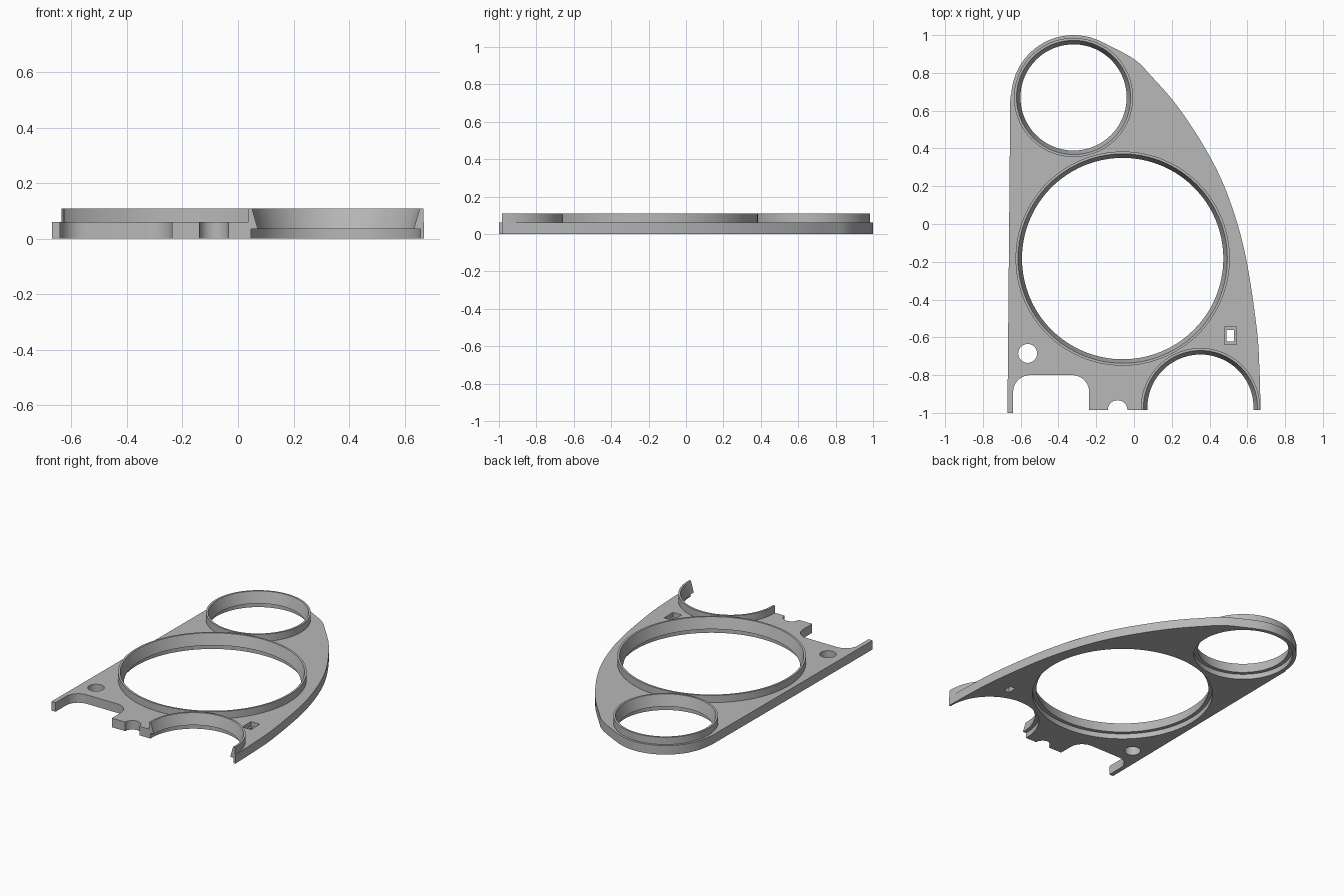
import bpy, bmesh
from math import sin, cos, pi, radians

if "Cube" in bpy.data.objects:
    bpy.data.objects.remove(bpy.data.objects["Cube"], do_unlink=True)

grey = bpy.data.materials.new("plain grey")
grey.use_nodes = True
COLOUR = (0.48, 0.48, 0.48, 1)
grey.diffuse_color = COLOUR
grey.node_tree.nodes["Principled BSDF"].inputs["Base Color"].default_value = COLOUR

PLATE_TOP, RING_TOP, LEDGE = 0.06, 0.108, 0.035
CUT_Y = -0.985


def make(name, bm):
    bmesh.ops.recalc_face_normals(bm, faces=bm.faces)
    mesh = bpy.data.meshes.new(name)
    bm.to_mesh(mesh)
    bm.free()
    mesh.materials.append(grey)
    ob = bpy.data.objects.new(name, mesh)
    bpy.context.collection.objects.link(ob)
    return ob


def prism(name, points, z0, z1):
    bm = bmesh.new()
    face = bm.faces.new([bm.verts.new((x, y, z0)) for x, y in points])
    top = bmesh.ops.extrude_face_region(bm, geom=[face])["geom"]
    verts = [v for v in top if isinstance(v, bmesh.types.BMVert)]
    bmesh.ops.translate(bm, verts=verts, vec=(0, 0, z1 - z0))
    return make(name, bm)


def arc(cx, cy, r, a0, a1, n):
    angles = [radians(a0 + (a1 - a0) * i / n) for i in range(n + 1)]
    return [(cx + r * cos(a), cy + r * sin(a)) for a in angles]


def circle(cx, cy, r, n=96):
    return arc(cx, cy, r, 0, 360, n)[:-1]


def box(x0, x1, y0, y1):
    return [(x0, y0), (x1, y0), (x1, y1), (x0, y1)]


def lathe(name, cx, cy, profile, n=128):
    bm = bmesh.new()
    rows = [[bm.verts.new((cx + r * cos(2 * pi * i / n), cy + r * sin(2 * pi * i / n), z))
             for r, z in profile] for i in range(n)]
    m = len(profile)
    for i in range(n):
        a, b = rows[i], rows[(i + 1) % n]
        for j in range(m):
            k = (j + 1) % m
            bm.faces.new((a[j], b[j], b[k], a[k]))
    return make(name, bm)


def combine(target, other, operation):
    mod = target.modifiers.new("combine", "BOOLEAN")
    mod.operation, mod.solver, mod.object = operation, "EXACT", other
    bpy.context.view_layer.objects.active = target
    bpy.ops.object.modifier_apply(modifier=mod.name)
    bpy.data.objects.remove(other, do_unlink=True)


def spline(points, steps=6):
    # Catmull-Rom through the points
    pts = [points[0]] + points + [points[-1]]
    out = []
    for p, q, r, s in zip(pts, pts[1:], pts[2:], pts[3:]):
        for i in range(steps):
            t = i / steps
            out.append(tuple(0.5 * (2 * b + (c - a) * t + (2 * a - 5 * b + 4 * c - d) * t * t
                                    + (3 * b - a - 3 * c + d) * t ** 3)
                             for a, b, c, d in zip(p, q, r, s)))
    return out + [points[-1]]


# Plate outline: straight left edge, round head, bowed right edge, notched foot
right_edge = [(-0.155, 0.957), (0, 0.873), (0.09, 0.785), (0.24, 0.61), (0.4, 0.36),
              (0.505, 0.13), (0.59, -0.165), (0.65, -0.555), (0.665, -0.79), (0.67, CUT_Y)]
outline = [(-0.67, -1), (-0.655, 0.67)]
outline += arc(-0.32, 0.67, 0.33, 176, 64, 28) + spline(right_edge)
outline += arc(-0.087, CUT_Y, 0.052, 0, 180, 20)
outline += [(-0.237, CUT_Y)] + arc(-0.327, -0.89, 0.09, 0, 90, 10)
outline += arc(-0.55, -0.89, 0.09, 90, 180, 10) + [(-0.64, -1)]
plate = prism("instrument_plate", outline, 0, PLATE_TOP)

# Small round hole and stepped rectangular window
combine(plate, prism("round_hole", circle(-0.563, -0.685, 0.05, 48), -0.1, 0.2), "DIFFERENCE")
combine(plate, prism("window_recess", box(0.478, 0.542, -0.638, -0.545), 0.03, 0.2), "DIFFERENCE")
combine(plate, prism("window_hole", box(0.49, 0.53, -0.622, -0.56), -0.1, 0.2), "DIFFERENCE")

# Three openings, each with a raised funnel rim above an underside recess
for name, cx, cy, r in (("main", -0.06, -0.183, 0.533), ("upper", -0.32, 0.67, 0.281),
                        ("lower", 0.352, -0.972, 0.281)):
    combine(plate, prism(name + "_opening", circle(cx, cy, r + 0.024, 128), -0.1, 0.2),
            "DIFFERENCE")
    rim = lathe(name + "_rim", cx, cy, [
        (r, LEDGE), (r + 0.007, 0.06), (r + 0.021, RING_TOP),
        (r + 0.034, RING_TOP), (r + 0.034, LEDGE)])
    if name == "lower":
        combine(rim, prism("rim_trim", box(-0.1, 0.9, -1.6, CUT_Y), -0.1, 0.2), "DIFFERENCE")
    combine(plate, rim, "UNION")

# Smooth curved walls, crisp edges
bpy.ops.object.select_all(action="DESELECT")
plate.select_set(True)
bpy.context.view_layer.objects.active = plate
bpy.ops.object.shade_smooth_by_angle(angle=radians(30))
